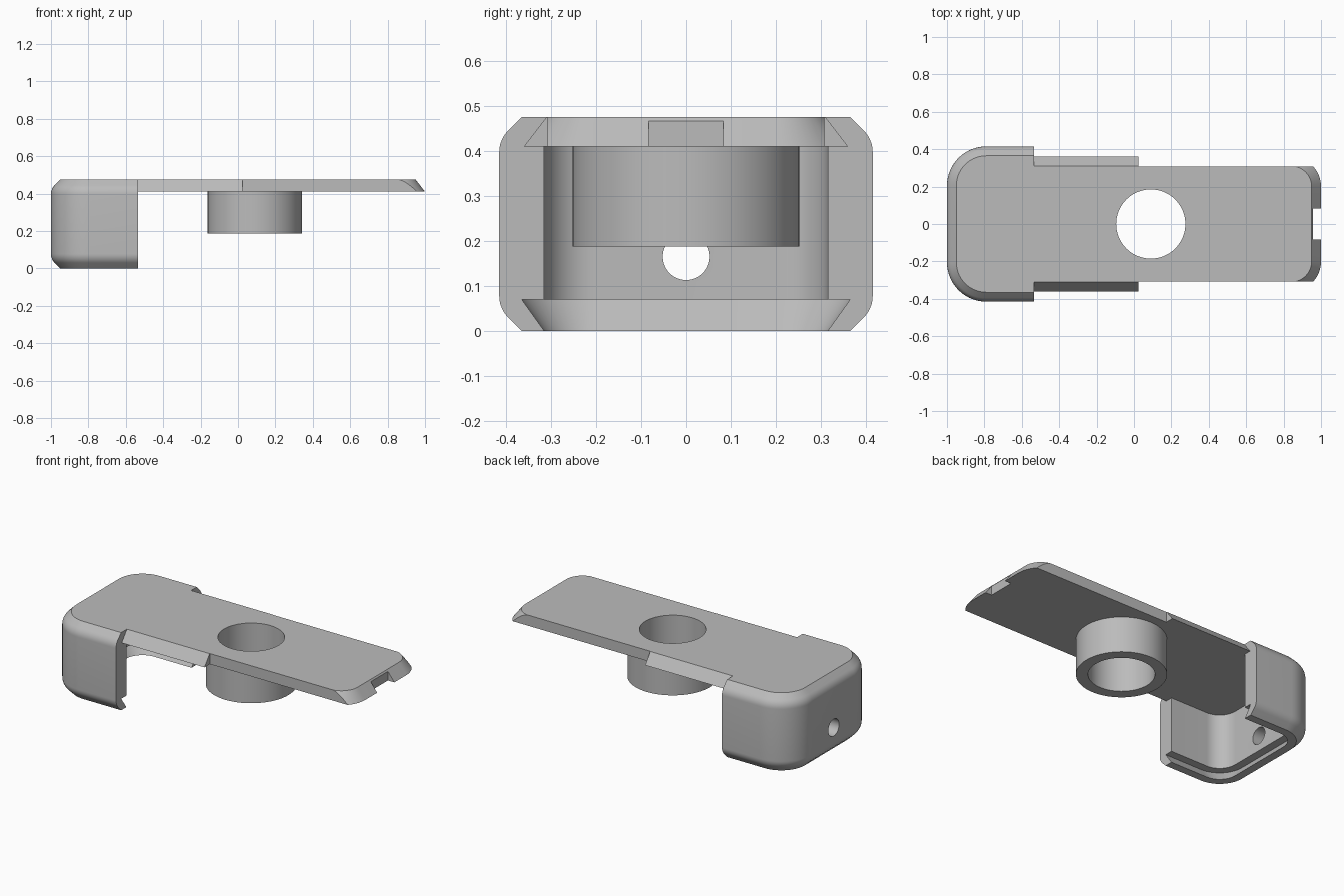
import bpy, bmesh, math
from mathutils import Vector

cube = bpy.data.objects.get("Cube")
if cube:
    bpy.data.objects.remove(cube, do_unlink=True)

grey = bpy.data.materials.new("plain grey")
grey.use_nodes = True
COLOUR = (0.5, 0.5, 0.5, 1)
grey.diffuse_color = COLOUR
grey.node_tree.nodes["Principled BSDF"].inputs["Base Color"].default_value = COLOUR

TOP, UNDER = 0.475, 0.41      # upper and lower face of the plate
CAP_OPEN = -0.535             # open end of the cap
HOLE_X = 0.09


def outline(x_open, x_end, half, radius, inset, steps=14):
    """U-shaped plan: square at x_open, round-cornered at x_end."""
    s = 1 if x_end > x_open else -1
    r = radius - inset
    pts = [(x_open, inset - half)]
    for side in (-1, 1):
        for i in range(steps + 1):
            a = math.pi / 2 * (i / steps + (side - 1) / 2)
            pts.append((x_end - s * radius + s * r * math.cos(a),
                        side * (half - radius) + r * math.sin(a)))
    return pts + [(x_open, half - inset)]


def loft(name, x_open, x_end, half, radius, layers):
    """Stack the plan outline through (height, inset) layers."""
    bm = bmesh.new()
    rings = [[bm.verts.new((x, y, z)) for x, y in outline(x_open, x_end, half, radius, d)]
             for z, d in layers]
    for a, b in zip(rings, rings[1:]):
        for i in range(len(a)):
            j = (i + 1) % len(a)
            bm.faces.new((a[i], a[j], b[j], b[i]))
    bm.faces.new(rings[0])
    bm.faces.new(rings[-1])
    return finish(bm, name)


def finish(bm, name):
    bmesh.ops.recalc_face_normals(bm, faces=bm.faces[:])
    mesh = bpy.data.meshes.new(name)
    bm.to_mesh(mesh)
    bm.free()
    mesh.materials.append(grey)
    obj = bpy.data.objects.new(name, mesh)
    bpy.context.collection.objects.link(obj)
    return obj


def box(name, low, high):
    bm = bmesh.new()
    bmesh.ops.create_cube(bm, size=1)
    low, high = Vector(low), Vector(high)
    for v in bm.verts:
        v.co = (low + high) / 2 + v.co * (high - low)
    return finish(bm, name)


def cylinder(name, radius, depth, centre, tilt=0):
    bpy.ops.mesh.primitive_cylinder_add(vertices=64, radius=radius, depth=depth,
                                        location=centre, rotation=(0, tilt, 0))
    obj = bpy.context.object
    obj.name = name
    obj.data.materials.append(grey)
    return obj


def cut(target, *cutters):
    for c in cutters:
        c.hide_render = True
        mod = target.modifiers.new("cut", 'BOOLEAN')
        mod.operation, mod.solver, mod.object = 'DIFFERENCE', 'EXACT', c
        bpy.context.view_layer.objects.active = target
        bpy.ops.object.modifier_apply(modifier=mod.name)
        bpy.data.objects.remove(c, do_unlink=True)


def smooth(obj):
    bpy.ops.object.select_all(action='DESELECT')
    obj.select_set(True)
    bpy.context.view_layer.objects.active = obj
    bpy.ops.object.shade_smooth_by_angle(angle=math.radians(30))


# End cap: eased rim profile, chamfer running into a rounded shoulder
ROUND = 0.068
rim = [(0, 0.05)]
for i in range(7):
    a = math.radians(45 * (1 - i / 6))
    rim.append((0.078 - ROUND * math.sin(a), ROUND * (1 - math.cos(a))))
rim += [(TOP - z, d) for z, d in reversed(rim)]
end_cap = loft("end_cap", CAP_OPEN, -1, 0.415, 0.21, rim)

# Cavity with an undercut groove round the bottom, and a hole in the end wall
cavity = loft("cavity_cutter", -0.4, -1, 0.415, 0.21,
              [(-0.07, 0.15), (0.07, 0.05), (0.07, 0.1), (UNDER, 0.1)])
cut(end_cap, cavity,
    cylinder("wall_hole_cutter", 0.052, 0.4, (-1, 0, 0.165), math.pi / 2))

# Dovetail plate, trimmed flush on both sides, notched at the tip
plate = loft("cover_plate", CAP_OPEN, 1, 0.36, 0.16, [(UNDER, 0), (TOP, 0.05)])
sides = [box("side_cutter", (0.025, min(s * 0.308, s * 0.6), 0.3),
             (1.2, max(s * 0.308, s * 0.6), 0.6)) for s in (-1, 1)]
cut(plate, *sides,
    box("notch_cutter", (0.957, -0.083, 0.3), (1.2, 0.083, 0.6)),
    cylinder("plate_hole_cutter", 0.185, 0.4, (HOLE_X, 0, TOP)))

# Collar below the plate
collar = cylinder("collar", 0.252, UNDER - 0.188, (HOLE_X, 0, (UNDER + 0.188) / 2))
cut(collar, cylinder("collar_hole_cutter", 0.185, 1, (HOLE_X, 0, 0.3)))

for part in (end_cap, plate, collar):
    smooth(part)
